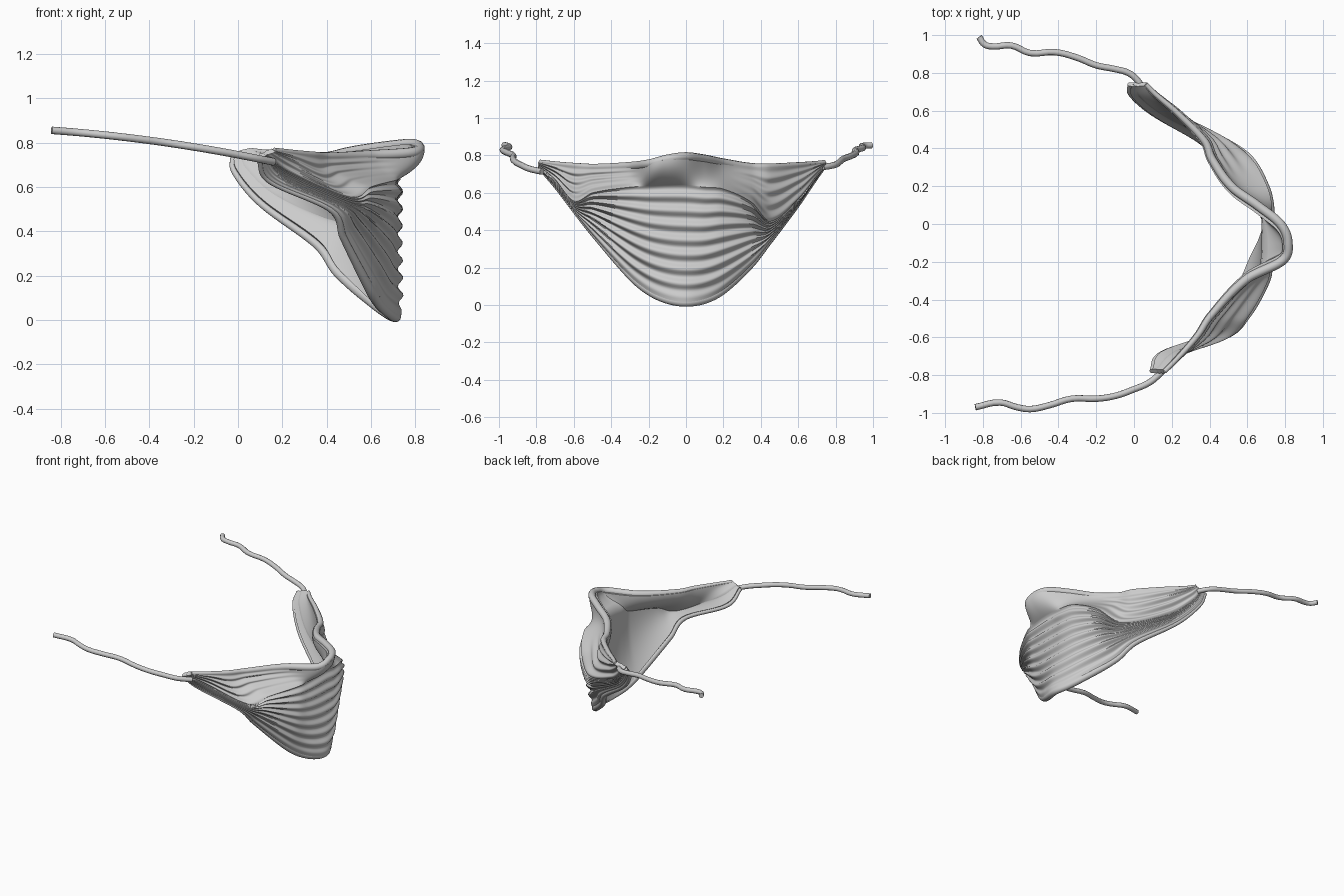
import bpy, math
from mathutils import Vector

cube = bpy.data.objects.get("Cube")
if cube:
    bpy.data.objects.remove(cube, do_unlink=True)

cloth = bpy.data.materials.new("light grey cloth")
cloth.use_nodes = True
cloth.diffuse_color = (0.6, 0.6, 0.6, 1)
cloth.node_tree.nodes["Principled BSDF"].inputs["Base Color"].default_value = cloth.diffuse_color

# Cross-sections: y, then height and depth of bottom edge, cheek fold and top edge
SECTIONS = [
    (-.79, .725, .1, .745, .13, .775, .17),
    (-.7, .62, .15, .67, .23, .765, .26),
    (-.6, .49, .43, .555, .505, .757, .35),
    (-.5, .365, .49, .6, .6, .752, .42),
    (-.3, .14, .61, .63, .71, .762, .62),
    (-.2, .06, .66, .635, .725, .775, .81),
    (-.1, .015, .71, .64, .73, .8, .84),
    (0, 0, .735, .64, .73, .812, .8),
    (.1, .015, .7, .63, .73, .8, .68),
    (.2, .065, .63, .62, .705, .78, .545),
    (.35, .2, .47, .55, .62, .756, .435),
    (.45, .325, .375, .45, .49, .753, .39),
    (.6, .52, .11, .565, .18, .76, .24),
    (.7, .665, -.01, .69, .04, .767, .12),
    (.75, .735, -.015, .75, .02, .773, .07),
]
COLS, LOW_ROWS, HIGH_ROWS = 120, 72, 50
THICKNESS = .055


def slope(k, c):
    a = SECTIONS[max(k - 1, 0)]
    b = SECTIONS[min(k + 1, len(SECTIONS) - 1)]
    return (b[c] - a[c]) / (b[0] - a[0])


def section(y):
    """Smoothly interpolate the cross-section at y."""
    k = 0
    while k < len(SECTIONS) - 2 and y > SECTIONS[k + 1][0]:
        k += 1
    a, b = SECTIONS[k], SECTIONS[k + 1]
    h = b[0] - a[0]
    t = (y - a[0]) / h
    s = t * t * (3 - 2 * t)
    return [a[c] * (1 - s) + b[c] * s
            + h * t * (1 - t) * ((1 - t) * slope(k, c) - t * slope(k + 1, c))
            for c in range(1, 7)]


def outward(y):
    return Vector((math.cos(y * 1.3), math.sin(y * 1.3), 0))


def ramp(value, size):
    return min(1, max(0, value) / size)


def fullness(y):
    """Share of the full cloth thickness, thinning toward the ties."""
    return .5 + .5 * ramp(.75 - abs(y), .5)


def column(y):
    """(point, pleat height) pairs from the bottom edge over the cheek fold to the top."""
    z0, x0, zs, xs, z1, x1 = section(y)
    z0 += .015 * fullness(y)
    z1 -= .02 * fullness(y)
    pts = []
    low_amp = .012 * ramp(zs - z0, .3)
    high_amp = .01 * ramp(abs(y) - .25, .2) * ramp(z1 - zs, .2)
    for j in range(LOW_ROWS + 1):
        u = j / LOW_ROWS
        x = x0 + (xs - x0) * (1 - (1 - u) ** 2.3)
        wave = low_amp * math.sin(u * 8 * math.tau) * min(1, u * 8)
        pts.append((Vector((x, y, z0 + (zs - z0) * u)), wave))
    for j in range(1, HIGH_ROWS + 1):
        v = j / HIGH_ROWS
        x = xs + (x1 - xs) * (1 - (1 - v) ** 2.2)
        wave = high_amp * math.sin(v * 4 * math.tau) * min(1, 4 - 4 * v)
        pts.append((Vector((x, y, zs + (z1 - zs) * v)), wave))
    return pts


def finish(obj):
    bpy.ops.object.select_all(action="DESELECT")
    obj.select_set(True)
    bpy.context.view_layer.objects.active = obj
    obj.data.materials.append(cloth)


def tube(name, points, radii):
    """Round cord along a path, converted to a mesh."""
    data = bpy.data.curves.new(name, "CURVE")
    data.dimensions = "3D"
    data.bevel_depth = 1
    data.bevel_resolution = 3
    data.use_fill_caps = True
    spline = data.splines.new("BEZIER")
    spline.bezier_points.add(len(points) - 1)
    for bp, p, r in zip(spline.bezier_points, points, radii):
        bp.co = p
        bp.radius = r
        bp.handle_left_type = bp.handle_right_type = "AUTO"
    spline.resolution_u = 4
    obj = bpy.data.objects.new(name, data)
    bpy.context.collection.objects.link(obj)
    finish(obj)
    bpy.ops.object.convert(target="MESH")
    bpy.ops.object.shade_smooth_by_angle(angle=math.radians(50))


# Cloth covering with a smooth lining
first, last = SECTIONS[0][0], SECTIONS[-1][0]
ys = [first + (last - first) * i / COLS for i in range(COLS + 1)]
columns = [column(y) for y in ys]
rows = LOW_ROWS + HIGH_ROWS + 1
faces = [(i * rows + j, (i + 1) * rows + j, (i + 1) * rows + j + 1, i * rows + j + 1)
         for i in range(COLS) for j in range(rows - 1)]
mesh = bpy.data.meshes.new("cloth_cover")
mesh.from_pydata([p for col in columns for p, wave in col], [], faces)
cover = bpy.data.objects.new("cloth_cover", mesh)
bpy.context.collection.objects.link(cover)
finish(cover)
padding = cover.vertex_groups.new(name="padding")
for i, y in enumerate(ys):
    padding.add(list(range(i * rows, (i + 1) * rows)), fullness(y), "REPLACE")
thick = cover.modifiers.new("thickness", "SOLIDIFY")
thick.thickness = THICKNESS
thick.offset = -1
thick.vertex_group = padding.name
bpy.ops.object.modifier_apply(modifier="thickness")

# Pleats on the outer layer only
for i, (y, col) in enumerate(zip(ys, columns)):
    for j, (point, wave) in enumerate(col):
        cover.data.vertices[i * rows + j].co = point + outward(y) * wave
bpy.ops.object.shade_smooth_by_angle(angle=math.radians(50))

# Rolled hems folded to the inside along both edges
for name, row in (("top_hem", -1), ("bottom_hem", 0)):
    radii = [THICKNESS * .45 * fullness(y) for y in ys]
    path = [col[row][0] - outward(y) * r for y, col, r in zip(ys, columns, radii)]
    tube(name, path, radii)

# Tie cords, rising gently toward the back
CORDS = {
    "right_cord": [(.16, -.77), (.13, -.8), (.08, -.84), (0, -.875), (-.1, -.91), (-.2, -.925),
                   (-.33, -.925), (-.45, -.96), (-.55, -.98), (-.62, -.97), (-.71, -.945), (-.84, -.97)],
    "left_cord": [(.04, .73), (.01, .77), (-.03, .8), (-.1, .82), (-.2, .84), (-.3, .88), (-.42, .91),
                  (-.55, .905), (-.65, .945), (-.75, .94), (-.79, .95), (-.82, .99)],
}
for name, path in CORDS.items():
    tube(name, [(x, y, .745 - .19 * x - .07 * x * x) for x, y in path], [.017] * len(path))
